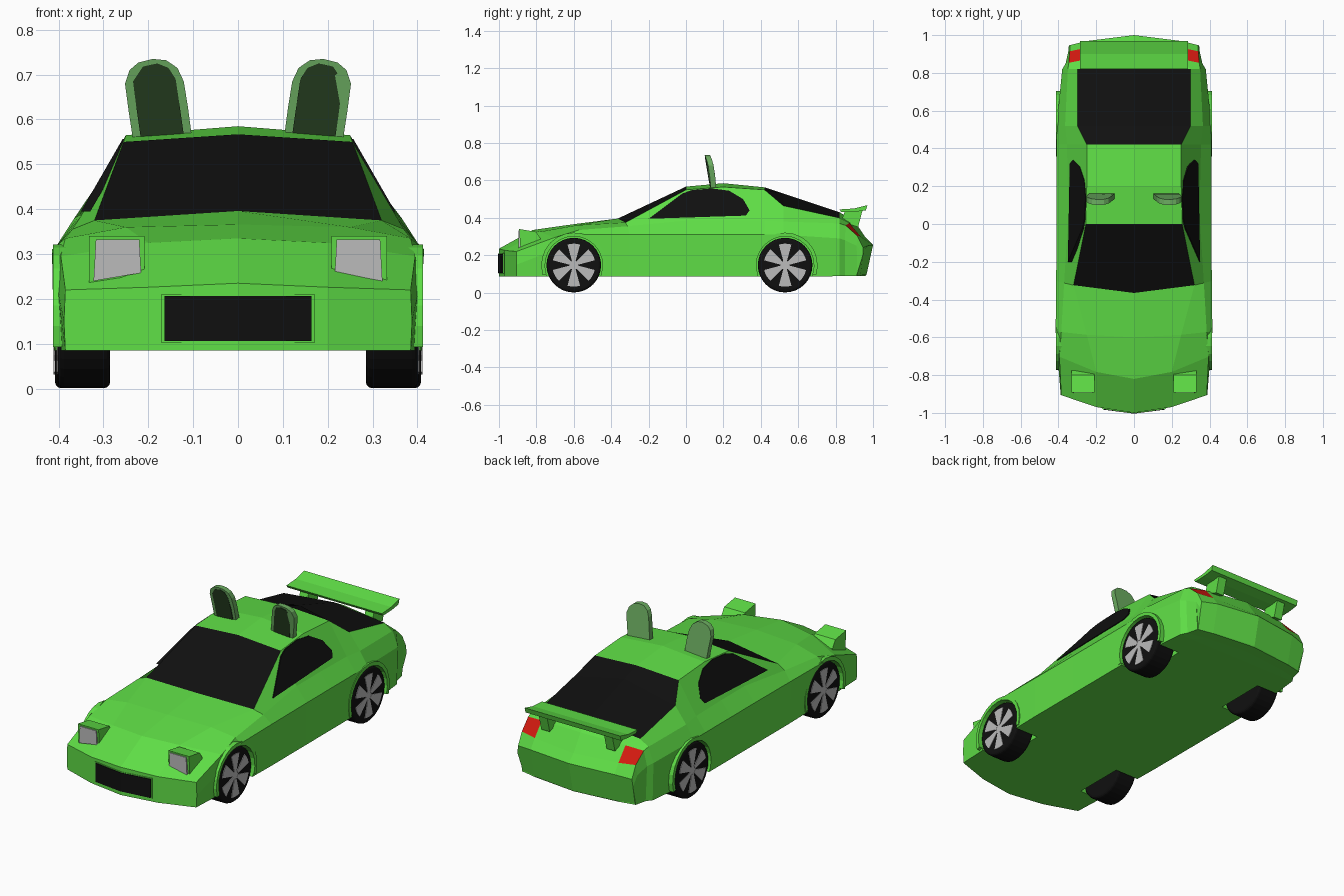
import bpy, bmesh
from math import sin, cos, pi, radians

if "Cube" in bpy.data.objects:
    bpy.data.objects.remove(bpy.data.objects["Cube"])


def material(name, rgb):
    m = bpy.data.materials.new(name)
    m.diffuse_color = (*rgb, 1)
    m.use_nodes = True
    m.node_tree.nodes["Principled BSDF"].inputs["Base Color"].default_value = m.diffuse_color
    return m


GREEN = material("green_paint", (0.114, 0.73, 0.061))
BLACK = material("black", (0.005, 0.005, 0.005))
RED = material("red_lens", (0.65, 0.01, 0.005))
GREY = material("silver", (0.5, 0.5, 0.5))
PALE = material("pale_green", (0.15, 0.42, 0.12))
DARK = material("dark_green", (0.018, 0.045, 0.014))


def finish(name, bm, mats, mirror=False):
    bmesh.ops.recalc_face_normals(bm, faces=bm.faces)
    me = bpy.data.meshes.new(name)
    bm.to_mesh(me)
    bm.free()
    ob = bpy.data.objects.new(name, me)
    bpy.context.collection.objects.link(ob)
    for m in mats:
        me.materials.append(m)
    if mirror:
        ob.modifiers.new("mirror", 'MIRROR')
    return ob


def prism(name, pts, axis, a, b, mat, mirror=False, warp=None):
    """Extrude a 2D outline along an axis from a to b; warp moves each point."""
    place = {'x': lambda p, t: (t, p[0], p[1]),
             'y': lambda p, t: (p[0], t, p[1]),
             'z': lambda p, t: (p[0], p[1], t)}[axis]
    bm = bmesh.new()
    rows = []
    for t in (a, b):
        co = [place(p, t) for p in pts]
        rows.append([bm.verts.new(warp(*c) if warp else c) for c in co])
    n = len(pts)
    bm.faces.new(rows[0])
    bm.faces.new(rows[1])
    for i in range(n):
        j = (i + 1) % n
        bm.faces.new((rows[0][i], rows[0][j], rows[1][j], rows[1][i]))
    return finish(name, bm, [mat], mirror)


def arc(cy, cz, r, a0, a1, n):
    return [(cy + r * cos(radians(a0 + (a1 - a0) * i / n)),
             cz + r * sin(radians(a0 + (a1 - a0) * i / n))) for i in range(n + 1)]


# Body: half sections lofted nose to tail
# y, bow, sill, side, shoulder, roof edge (x, z pairs), centre z
SECTIONS = [
    (-1.00, .10, .385, .085, .388, .15, .385, .22, .20, .226, .235),
    (-.82, .12, .395, .085, .405, .23, .395, .295, .20, .325, .335),
    (-.60, .03, .405, .085, .415, .31, .385, .335, .25, .36, .366),
    (-.365, .06, .410, .085, .412, .31, .370, .355, .32, .375, .396),
    (0.00, .00, .410, .085, .410, .31, .350, .385, .255, .55, .567),
    (0.20, .00, .410, .085, .410, .31, .350, .385, .25, .565, .585),
    (0.42, .00, .410, .085, .410, .31, .355, .385, .25, .55, .563),
    (0.52, .00, .405, .085, .410, .31, .365, .38, .30, .465, .53),
    (0.82, .00, .375, .088, .380, .29, .350, .37, .30, .40, .43),
    (0.90, -.06, .355, .090, .362, .28, .345, .36, .25, .372, .385),
    (0.96, -.06, .340, .090, .348, .25, .340, .305, .25, .30, .295),
    (1.00, -.07, .335, .095, .345, .20, .340, .24, .25, .25, .255),
]


def build_body():
    bm = bmesh.new()
    rings = []
    for y, bow, *v in SECTIONS:
        half = [(v[6], v[1])] + list(zip(v[0:8:2], v[1:8:2]))
        loop = [(0, v[1])] + half + [(0, v[8])] + [(-x, z) for x, z in half[::-1]]
        rings.append([bm.verts.new((x, y + bow * (abs(x) / .4) ** 1.7, z)) for x, z in loop])
    for s, (r0, r1) in enumerate(zip(rings, rings[1:])):
        for i in range(12):
            j = (i + 1) % 12
            f = bm.faces.new((r0[i], r0[j], r1[j], r1[i]))
            if i in (5, 6) and s in (3, 6, 7):      # windscreen and rear glass
                f.material_index = 1
            if i in (4, 7) and s == 9:              # tail lights
                f.material_index = 2
    for r in (rings[0], rings[-1]):
        bm.faces.new((r[0], r[1], r[5], r[6]))
        bm.faces.new(r[1:6])
        bm.faces.new((r[0], r[6], r[7], r[11]))
        bm.faces.new(r[7:12])
    for k in (0, 1, 2, 10, 11):                     # tuck the rear bumper under
        rings[-1][k].co.y -= .035
    return finish("body", bm, [GREEN, BLACK, RED])


body = build_body()

# Wheels, arches and wheel wells
R, CZ = .146, .147
for label, cy, out in (("front", -.60, 0), ("rear", .53, .006)):
    well = prism(label + "_well_cutter", arc(cy, CZ, .156, 0, 345, 23), 'x', .265, .6, GREEN, True)
    well.hide_render = True
    cut = body.modifiers.new("well", 'BOOLEAN')
    cut.operation, cut.solver, cut.object = 'DIFFERENCE', 'EXACT', well
    bpy.context.view_layer.objects.active = body
    bpy.ops.object.modifier_apply(modifier=cut.name)
    bpy.data.objects.remove(well)

    ring = arc(cy, CZ, .174, -18, 198, 14) + arc(cy, CZ, .154, 198, -18, 14)
    prism(label + "_arch", ring, 'x', .34, .413, GREEN, True)

    tyre = prism(label + "_tyre", arc(cy, CZ, R, 0, 348.75, 31), 'x', .285, .402 + out, BLACK)
    bev = tyre.modifiers.new("bevel", 'BEVEL')
    bev.width, bev.segments, bev.limit_method, bev.angle_limit = .014, 3, 'ANGLE', radians(40)
    tyre.modifiers.new("mirror", 'MIRROR')
    for k in range(6):
        a = 30 + 60 * k
        spoke = arc(cy, CZ, .022, a - 25, a + 25, 1) + arc(cy, CZ, .115, a + 17, a - 17, 4)
        prism(label + "_spoke", spoke, 'x', .39, .405 + out, GREY, True)
    prism(label + "_hub", arc(cy, CZ, .024, 0, 330, 11), 'x', .39, .404 + out, GREY, True)

# Side windows, leaning with the cabin side
window = [(-.20, .395), (-.02, .53), (.03, .548), (.14, .557), (.23, .545),
          (.305, .50), (.34, .44), (.32, .412)]
prism("side_window", window, 'x', -.015, .006, BLACK, True,
      warp=lambda x, y, z: (.35 - (z - .385) * .576 + x, y, z))

# Grille following the bowed bumper, with a thin frame
for name, w, z0, z1, d, mat in (("grille_frame", .170, .102, .211, .004, GREEN),
                                ("grille", .164, .106, .207, .008, BLACK)):
    edge = -1 + w * .155
    plan = [(-w, edge - d), (0, -1 - d * .5), (w, edge - d), (w, edge + .02), (0, -.98), (-w, edge + .02)]
    prism(name, plan, 'z', z0, z1, mat)

# Pop-up headlights
pod = [(-.885, .235), (-.892, .34), (-.80, .325), (-.775, .285), (-.78, .24)]
prism("headlight_pod", pod, 'x', .208, .332, GREEN, True)
lens = [(.216, .258), (.322, .24), (.317, .332), (.220, .332)]
prism("headlight_lens", lens, 'y', -.896, -.87, GREY, True)

# Rear wing on two struts
wing = [(.82, .445), (.90, .45), (.97, .468), (.962, .44), (.90, .432), (.83, .43)]
prism("rear_wing", wing, 'x', -.285, .285, GREEN)
strut = [(.83, .38), (.92, .35), (.945, .445), (.85, .438)]
prism("wing_strut", strut, 'x', .17, .22, GREEN, True)


# Ears, curving forward towards the tip
def lean(x, y, z):
    t = (z - .555) / .18
    return x, y - .015 * t - .018 * t ** 4, z


ear = [(.102, .555), (.112, .63), (.121, .685), (.135, .715), (.16, .732), (.19, .735),
       (.222, .727), (.242, .71), (.252, .68), (.244, .62), (.234, .555)]
prism("ear", ear, 'y', .133, .162, PALE, True, warp=lean)
inner = [(.120, .56), (.130, .63), (.139, .69), (.155, .715), (.18, .725),
         (.212, .718), (.234, .685), (.227, .63), (.217, .56)]
prism("ear_lining", inner, 'y', .129, .14, DARK, True, warp=lean)
